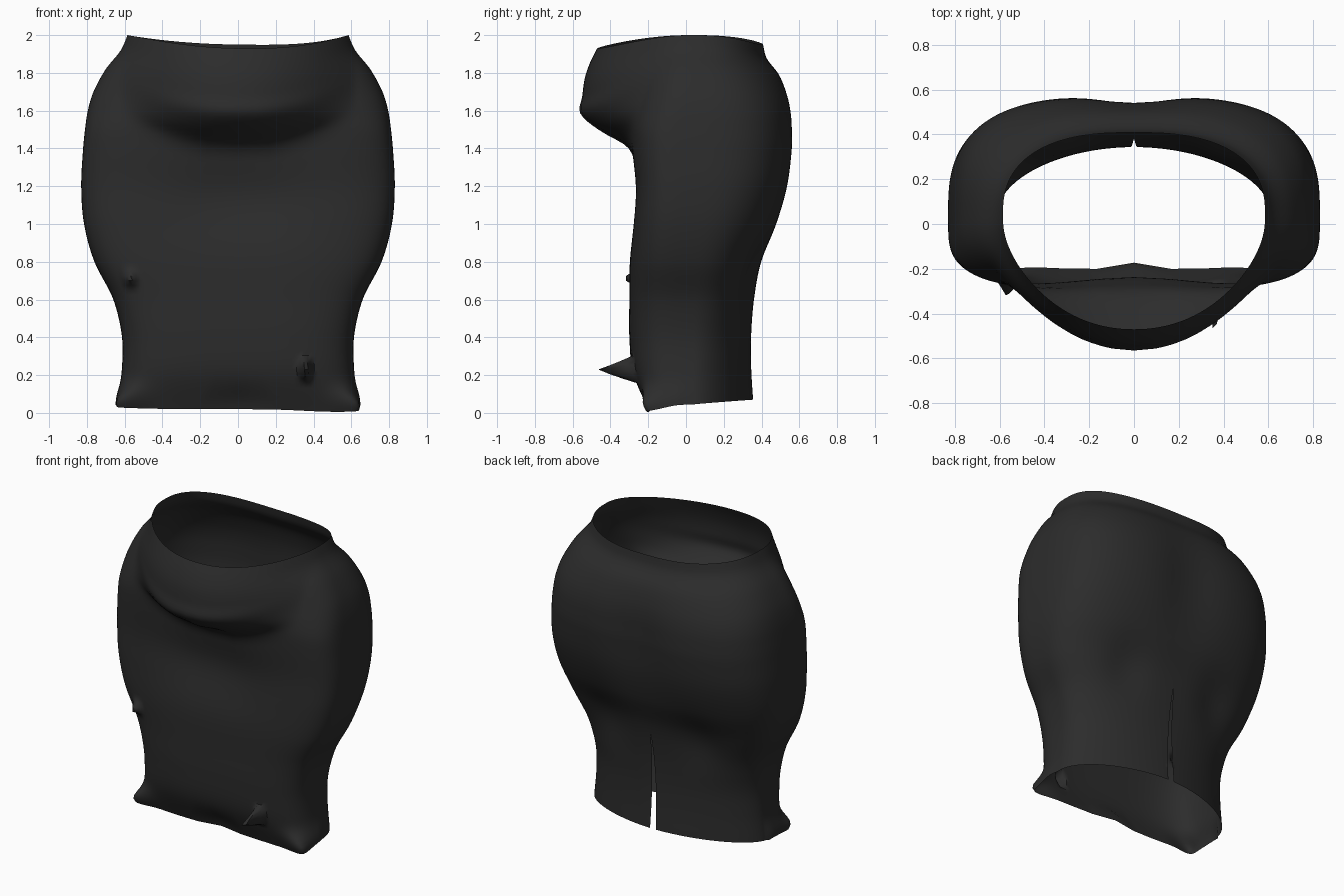
import bpy, bmesh, math

cube = bpy.data.objects.get("Cube")
if cube:
    bpy.data.objects.remove(cube, do_unlink=True)

# Cross-sections: height, half width, front y, back y, front roundness,
# back roundness, depth of the draped bulge in front
SECTIONS = [
    (0.00, 0.635, -0.20, 0.355, 0.42, 1.1, 0),
    (0.20, 0.615, -0.28, 0.345, 0.52, 1.05, 0),
    (0.40, 0.615, -0.30, 0.345, 0.52, 1.0, 0),
    (0.60, 0.66, -0.30, 0.36, 0.50, 0.9, 0),
    (0.80, 0.76, -0.30, 0.40, 0.50, 0.8, 0),
    (1.00, 0.815, -0.29, 0.485, 0.50, 0.72, 0),
    (1.20, 0.83, -0.28, 0.545, 0.50, 0.67, 0),
    (1.40, 0.82, -0.29, 0.572, 0.50, 0.66, 0.02),
    (1.50, 0.81, -0.295, 0.572, 0.52, 0.66, 0.17),
    (1.60, 0.795, -0.30, 0.565, 0.62, 0.67, 0.26),
    (1.70, 0.765, -0.30, 0.545, 0.72, 0.7, 0.25),
    (1.82, 0.70, -0.31, 0.50, 0.82, 0.75, 0.225),
    (1.92, 0.62, -0.31, 0.43, 0.88, 0.8, 0.195),
    (2.00, 0.585, -0.30, 0.41, 0.90, 0.8, 0.17),
]
COLUMNS, ROWS = 160, 80
SLIT_TOP = 0.72
CENTRE_Y = 0.04


def section_at(z):
    """Smooth interpolation between the cross-sections."""
    last = len(SECTIONS) - 1
    i = next((k for k in range(last) if z <= SECTIONS[k + 1][0]), last - 1)
    a, b = SECTIONS[i], SECTIONS[i + 1]
    before, after = SECTIONS[max(i - 1, 0)], SECTIONS[min(i + 2, last)]
    span = b[0] - a[0]
    t = (z - a[0]) / span
    result = []
    for k in range(1, len(a)):
        m0 = (b[k] - before[k]) / (b[0] - before[0]) * span
        m1 = (after[k] - a[k]) / (after[0] - a[0]) * span
        result.append((2*t**3 - 3*t**2 + 1) * a[k] + (t**3 - 2*t**2 + t) * m0
                      + (3*t**2 - 2*t**3) * b[k] + (t**3 - t**2) * m1)
    return result


def power(value, exponent):
    return math.copysign(abs(value) ** exponent, value)


def bell(value, centre, width):
    return math.exp(-((value - centre) / width) ** 2)


def tent(value, centre, width):
    return max(0, 1 - abs(value - centre) / width)


def skirt_point(column, level):
    angle = 2 * math.pi * column / COLUMNS
    s, c = math.sin(angle), math.cos(angle)
    half, front, back, front_e, back_e = section_at(level)[:5]
    e = back_e if c > 0 else front_e
    depth = back - CENTRE_Y if c > 0 else CENTRE_Y - front
    x = half * power(s, e)
    y = CENTRE_Y + depth * power(c, e)
    # Sloping hem and dipping waistline
    hem = 0.045 + 0.025 * c - 0.04 * max(0, s) * max(0, -c)
    z = level + hem * max(0, 1 - level / 0.5)
    z -= (0.06 - 0.01 * c + 0.015 * s) * c * c * max(0, level - 1.5) / 0.5
    if c > 0:
        # Hollow down the middle of the seat, and tucks beneath it
        y -= 0.035 * bell(x, 0, 0.2) * bell(level, 1.4, 0.35)
        y -= 0.03 * bell(abs(x), 0.35, 0.15) * bell(level, 0.75, 0.18)
        # Open slit
        gap = 0.022 * max(0, 1 - level / SLIT_TOP) ** 0.7
        x = max(x, gap) if column < COLUMNS / 2 else min(x, -gap)
    else:
        # Draped bulge, its lower fold rising towards the sides
        side = min(1, (x / 0.62) ** 2)
        bulge = max(0, section_at(max(0, level - 0.17 * side))[5])
        y -= bulge * (1 - side) ** 1.3
        # Shallow hollow below the bulge
        y += 0.045 * bell(x, 0, 0.35) * bell(level, 1.12, 0.2)
        # Pinched folds, and a crease at the hem
        y -= 0.25 * tent(x, 0.36, 0.035) * tent(z, 0.23, 0.07)
        y -= 0.08 * tent(x, -0.57, 0.05) * tent(z, 0.71, 0.05)
        y += 0.035 * bell(x, 0, 0.04) * bell(z, 0.06, 0.08)
        # Flared front corners of the hem
        flare = bell(abs(s), 0.75, 0.2) * bell(level, 0.03, 0.08)
        x += math.copysign(0.07 * flare, s)
        y -= 0.05 * flare
    return x, y, z


# Skirt: one open sheet, joined at the back above the slit
bm = bmesh.new()
grid = [[bm.verts.new(skirt_point(j, 2 * i / ROWS)) for j in range(COLUMNS + 1)]
        for i in range(ROWS + 1)]
for low, high in zip(grid, grid[1:]):
    for j in range(COLUMNS):
        bm.faces.new((low[j + 1], low[j], high[j], high[j + 1]))
seam = [row[k] for row in grid for k in (0, COLUMNS)]
bmesh.ops.remove_doubles(bm, verts=seam, dist=0.0005)
bm.normal_update()
if sum(f.normal.dot(f.calc_center_median()) for f in bm.faces) < 0:
    bmesh.ops.reverse_faces(bm, faces=bm.faces[:])
mesh = bpy.data.meshes.new("skirt")
bm.to_mesh(mesh)
bm.free()
skirt = bpy.data.objects.new("skirt", mesh)
bpy.context.collection.objects.link(skirt)

# Black cloth
colour = (0.025, 0.025, 0.025, 1)
cloth = bpy.data.materials.new("black_cloth")
cloth.use_nodes = True
cloth.diffuse_color = colour
shader = next(n for n in cloth.node_tree.nodes if n.type == "BSDF_PRINCIPLED")
shader.inputs["Base Color"].default_value = colour
shader.inputs["Roughness"].default_value = 0.8
mesh.materials.append(cloth)

bpy.context.view_layer.objects.active = skirt
skirt.select_set(True)
bpy.ops.object.shade_smooth_by_angle(angle=math.radians(50))
